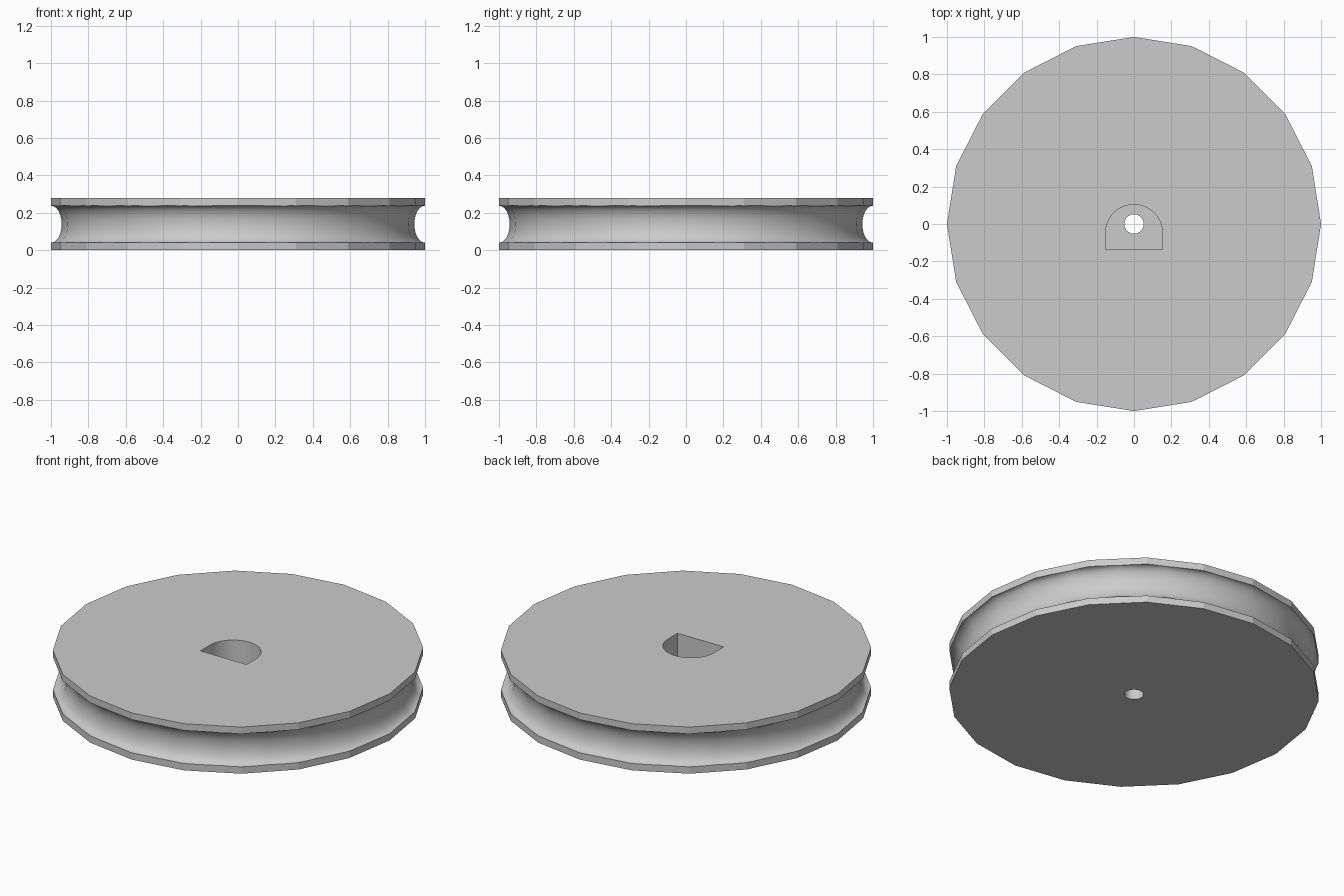
import bpy, bmesh
from math import sin, cos, pi
from mathutils import Vector

if "Cube" in bpy.data.objects:
    bpy.data.objects.remove(bpy.data.objects["Cube"], do_unlink=True)

HEIGHT = 0.278
MID = HEIGHT / 2
POCKET_FLOOR = 0.08

grey = bpy.data.materials.new("plain_grey")
grey.use_nodes = True
grey.diffuse_color = (0.6, 0.6, 0.6, 1)
grey.node_tree.nodes["Principled BSDF"].inputs["Base Color"].default_value = grey.diffuse_color


def finish(name, bm):
    bmesh.ops.recalc_face_normals(bm, faces=bm.faces)
    mesh = bpy.data.meshes.new(name)
    bm.to_mesh(mesh)
    bm.free()
    mesh.materials.append(grey)
    obj = bpy.data.objects.new(name, mesh)
    bpy.context.collection.objects.link(obj)
    return obj


def prism(name, outline, z0, z1):
    """Extrude a flat outline from z0 up to z1."""
    bm = bmesh.new()
    face = bm.faces.new([bm.verts.new((x, y, z0)) for x, y in outline])
    out = bmesh.ops.extrude_face_region(bm, geom=[face])
    verts = [v for v in out["geom"] if isinstance(v, bmesh.types.BMVert)]
    bmesh.ops.translate(bm, verts=verts, vec=(0, 0, z1 - z0))
    return finish(name, bm)


def arc(radius, sides, sweep=2 * pi, y=0, closed=True):
    count = sides if closed else sides + 1
    return [(radius * cos(sweep * i / sides), y + radius * sin(sweep * i / sides))
            for i in range(count)]


def groove_ring(name, radius, depth, half_height, sides, steps):
    """Ring with an elliptical section, swept round the wheel axis."""
    bm = bmesh.new()
    section = [bm.verts.new((radius + depth * cos(a), 0, MID + half_height * sin(a)))
               for a in (2 * pi * i / sides for i in range(sides))]
    edges = [bm.edges.new((section[i], section[(i + 1) % sides])) for i in range(sides)]
    bmesh.ops.spin(bm, geom=section + edges, cent=(0, 0, 0), axis=(0, 0, 1),
                   angle=2 * pi, steps=steps, use_merge=True)
    bmesh.ops.remove_doubles(bm, verts=bm.verts, dist=0.0001)
    return finish(name, bm)


# Twenty-sided disc
wheel = prism("pulley_wheel", arc(1, 20), 0, HEIGHT)

# Cutters: rim groove, D-shaped pocket in the top, axle hole through the floor
pocket_outline = arc(0.152, 32, pi, -0.048, closed=False) + [(-0.152, -0.137), (0.152, -0.137)]
cutters = [
    groove_ring("groove_cutter", 1.0, 0.057, 0.099, 48, 24),
    prism("pocket_cutter", pocket_outline, POCKET_FLOOR, HEIGHT + 0.1),
    prism("axle_hole_cutter", arc(0.052, 32), -0.1, HEIGHT + 0.1),
]

bpy.ops.object.select_all(action="DESELECT")
wheel.select_set(True)
bpy.context.view_layer.objects.active = wheel
for cutter in cutters:
    mod = wheel.modifiers.new(cutter.name, "BOOLEAN")
    mod.operation = "DIFFERENCE"
    mod.solver = "EXACT"
    mod.object = cutter
    bpy.ops.object.modifier_apply(modifier=mod.name)
    bpy.data.objects.remove(cutter, do_unlink=True)

# Smooth groove and bores, crisp rim facets
bpy.ops.object.shade_smooth_by_angle(angle=16.5 * pi / 180)
